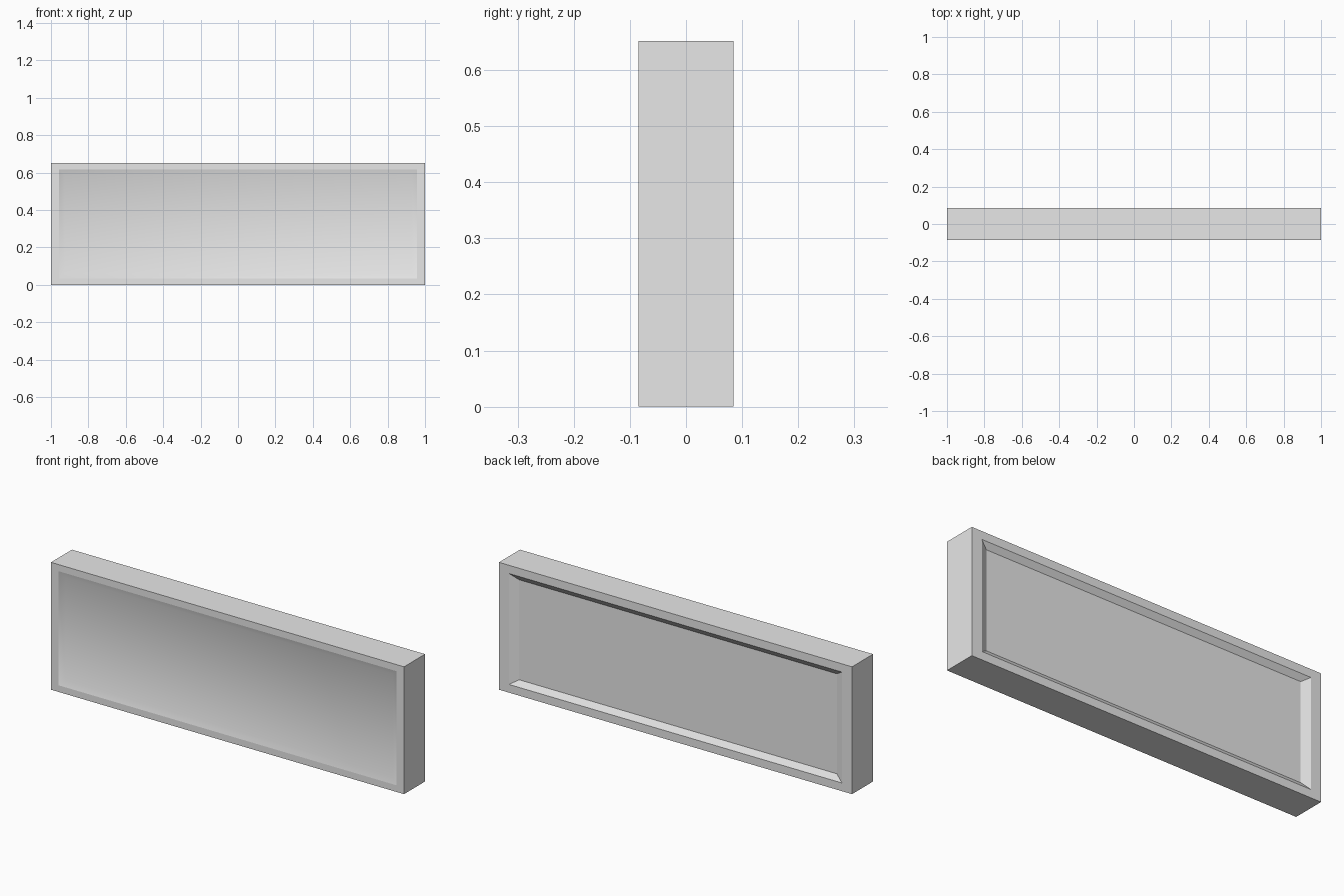
import bpy
import bmesh

old = bpy.data.objects.get("Cube")
if old:
    bpy.data.objects.remove(old, do_unlink=True)

HALF_X, HALF_Y, HEIGHT = 1.0, 0.085, 0.652

grey = bpy.data.materials.new("light_grey")
grey.use_nodes = True
colour = (0.8, 0.8, 0.8, 1)
grey.diffuse_color = colour
grey.node_tree.nodes["Principled BSDF"].inputs["Base Color"].default_value = colour

bm = bmesh.new()


def ring(y, inset_x, inset_z):
    """Rectangle of vertices at depth y, inset from the outer edge."""
    x, low, high = HALF_X - inset_x, inset_z, HEIGHT - inset_z
    return [bm.verts.new((px, y, pz))
            for px, pz in ((-x, low), (x, low), (x, high), (-x, high))]


def bridge(a, b, smooth=False):
    """Four quads joining two rectangles."""
    for i in range(4):
        j = (i + 1) % 4
        bm.faces.new((a[i], a[j], b[j], b[i])).smooth = smooth


# Outer walls of the block
front_edge = ring(-HALF_Y, 0, 0)
back_edge = ring(HALF_Y, 0, 0)
bridge(front_edge, back_edge)

# Front rim and shallow, softly shaded dished panel
front_lip = ring(-HALF_Y, 0.043, 0.034)
front_floor = ring(-HALF_Y + 0.014, 0.073, 0.062)
bridge(front_edge, front_lip)
bridge(front_lip, front_floor, smooth=True)
bm.faces.new(front_floor).smooth = True

# Back rim and crisp sloped recess
back_lip = ring(HALF_Y, 0.057, 0.042)
back_floor = ring(HALF_Y - 0.02, 0.1, 0.07)
bridge(back_edge, back_lip)
bridge(back_lip, back_floor)
bm.faces.new(back_floor)

# Keep the front rim flat by marking its inner edge sharp
for i in range(4):
    bm.edges.get((front_lip[i], front_lip[(i + 1) % 4])).smooth = False

bmesh.ops.recalc_face_normals(bm, faces=bm.faces)
mesh = bpy.data.meshes.new("framed_panel")
bm.to_mesh(mesh)
bm.free()
mesh.materials.append(grey)
panel = bpy.data.objects.new("framed_panel", mesh)
bpy.context.collection.objects.link(panel)
